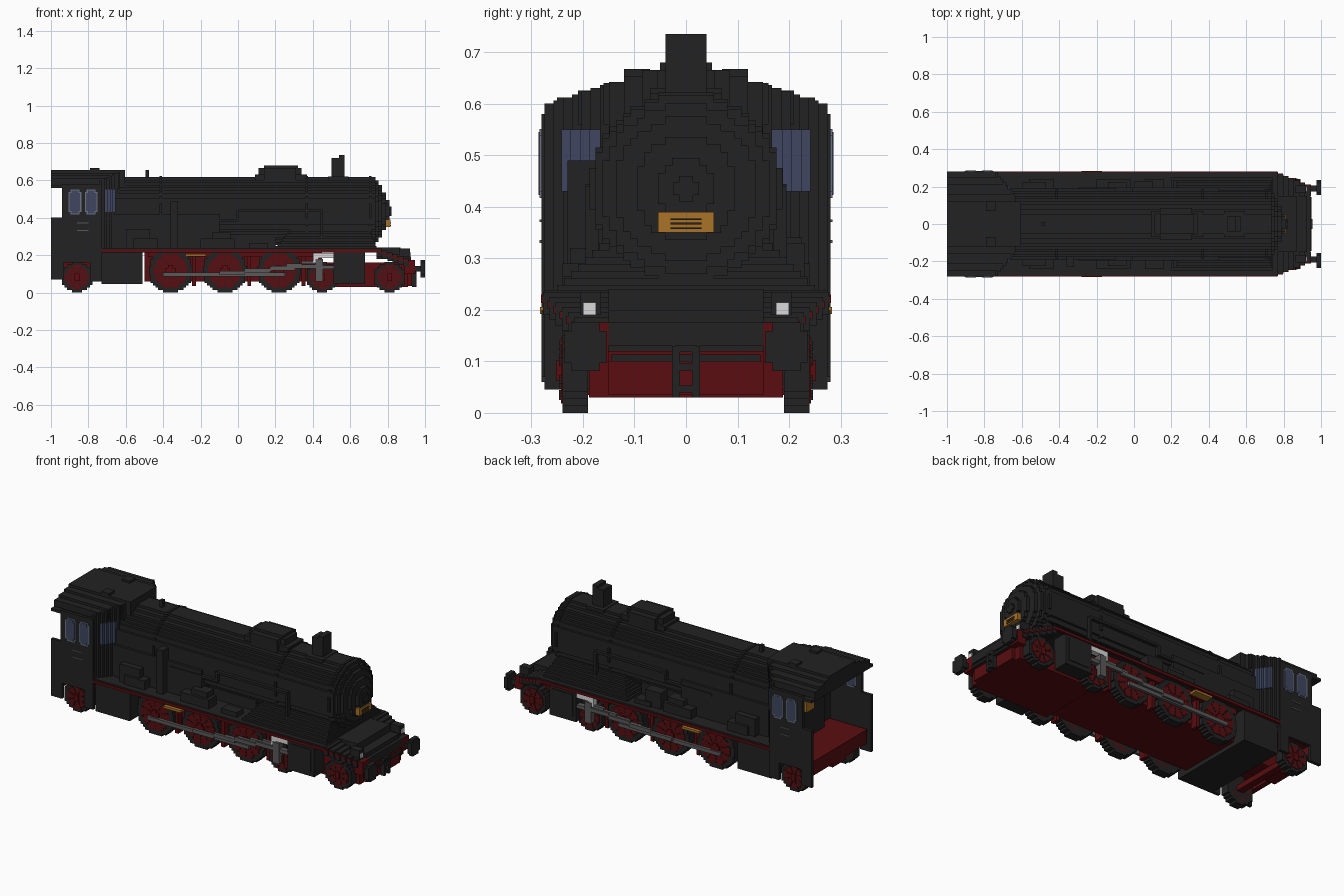
import bpy
import bmesh
from math import sqrt, cos, sin, pi
from mathutils import Matrix, Vector

if "Cube" in bpy.data.objects:
    bpy.data.objects.remove(bpy.data.objects["Cube"], do_unlink=True)

STEP = 0.0135  # size of one block


def material(name, red, green, blue):
    mat = bpy.data.materials.new(name)
    mat.use_nodes = True
    colour = (red, green, blue, 1)
    mat.diffuse_color = colour
    mat.node_tree.nodes["Principled BSDF"].inputs["Base Color"].default_value = colour
    return mat


black = material("soot black", .016, .016, .016)
crimson = material("dark red", .1, .004, .005)
glass = material("window blue", .05, .062, .12)
frame = material("window grey", .15, .17, .22)
steel = material("rod grey", .1, .1, .1)
white = material("lamp white", .7, .7, .7)
brass = material("brass orange", .4, .17, .02)


def part(name, mat, *boxes, mirror=False):
    """One object made of boxes (x0, x1, y0, y1, z0, z1), optionally on both sides."""
    bm = bmesh.new()
    for x0, x1, y0, y1, z0, z1 in boxes:
        spans = [(y0, y1), (-y1, -y0)] if mirror else [(y0, y1)]
        for a, b in spans:
            place = Matrix.Translation(((x0 + x1) / 2, (a + b) / 2, (z0 + z1) / 2))
            size = Matrix.Diagonal((x1 - x0, b - a, z1 - z0, 1))
            bmesh.ops.create_cube(bm, size=1, matrix=place @ size)
    mesh = bpy.data.meshes.new(name)
    bm.to_mesh(mesh)
    bm.free()
    mesh.materials.append(mat)
    obj = bpy.data.objects.new(name, mesh)
    bpy.context.collection.objects.link(obj)
    return obj


def rows(radius):
    """Rows of a stepped disc: (low, high, half width)."""
    count = max(1, round(radius / STEP))
    height = radius / count
    result = []
    for i in range(-count, count):
        middle = (i + .5) * height
        width = max(1, round(sqrt(radius ** 2 - middle ** 2) / STEP)) * STEP
        result.append((i * height, (i + 1) * height, min(width, radius)))
    return result


def disc_x(x0, x1, y, z, radius):
    return [(x0, x1, y - w, y + w, z + a, z + b) for a, b, w in rows(radius)]


def disc_y(x, y0, y1, z, radius):
    return [(x - w, x + w, y0, y1, z + a, z + b) for a, b, w in rows(radius)]


def slope(x0, z0, x1, z1, y0, y1, thick, count):
    """A bar climbing in even steps."""
    dx, dz = (x1 - x0) / count, (z1 - z0) / (count - 1)
    return [(x0 + i * dx, x0 + (i + 1) * dx, y0, y1,
             z0 + i * dz - thick / 2, z0 + i * dz + thick / 2) for i in range(count)]


# Boiler with a stepped, rounded nose
boiler = disc_x(-.66, .735, 0, .435, .182)
for start, end, radius in ((.73, .75, .165), (.75, .77, .14), (.77, .79, .1),
                           (.79, .81, .06), (.81, .82, .025)):
    boiler += disc_x(start, end, 0, .435, radius)
part("boiler", black, *boiler)
part("boiler_bands", black, *[b for x in (-.42, .36, .7)
                              for b in disc_x(x, x + STEP, 0, .435, .187)])
part("firebox", black, (-.66, -.1, -.19, .19, .22, .42), (-.1, .2, -.12, .12, .2, .32))

# Smokebox saddle flaring down to the running board
part("saddle", black, *[(.2 + i * .012, .74 - i * .005, -.25 + i * STEP, .25 - i * STEP,
                         .235, .235 + (i + 1) * STEP) for i in range(9)])

# Chimney, dome and whistle
part("chimney", black, (.5, .57, -.04, .04, .6, .72), (.54, .57, -.04, .04, .7, .735),
     (.48, .59, -.07, .07, .58, .62))
part("dome", black, (.11, .34, -.055, .055, .59, .665), (.14, .31, -.085, .085, .58, .665),
     (.14, .32, -.05, .05, .66, .68), (.09, .37, -.07, .07, .58, .63))
part("whistle", black, (-.495, -.475, -.012, .012, .6, .655))

# Number plate on the nose
part("front_plate", brass, (.79, .815, -.054, .054, .35, .39))
part("plate_stripes", black, *[(.812, .818, -.03, .03, z, z + .003)
                               for z in (.357, .366, .374)])

# Cab shell, open at the rear
part("cab_walls", black, (-.94, -.73, .262, .28, .16, .58), (-1, -.93, .262, .28, .07, .4),
     (-.79, -.73, .262, .28, .06, .17), mirror=True)
roof = []
for half, top in ((.28, .575), (.25, .612), (.21, .626), (.16, .64), (.12, .654)):
    reach = -.74 + (.28 - half) * .85
    roof.append((-1, reach, -half, half, .56, top))
part("cab_roof", black, *roof)
part("roof_hatches", black, (-.79, -.74, .07, .12, .64, .667), mirror=True)

# Cab front narrowing in steps, with slanted windows
nose, panes = [], []
for i in range(8):
    x = -.74 + i * STEP
    half = .275 - i * .018
    top = .6 + i * .006
    nose.append((x, x + STEP, -half, half, .2, top))
    if 1 < i < 6:
        panes.append((x + .001, x + STEP + .003, half - .022, half + .003, .43, .55))
part("cab_front", black, *nose)
part("cab_front_windows", glass, *panes, mirror=True)
part("cab_floor", crimson, (-.98, -.7, -.255, .255, .18, .2))
part("backhead", black, (-.78, -.7, -.15, .15, .2, .52))
part("backhead_gauge", brass, (-.8, -.77, -.03, .04, .36, .42))

# Cab side windows and hand rails
frames, lights = [], []
for x in (-.872, -.785):
    for half, low, high in ((.034, .43, .538), (.024, .417, .551)):
        frames.append((x - half, x + half, .258, .284, low, high))
        lights.append((x - half + .006, x + half - .006, .256, .286, low + .006, high - .006))
part("cab_window_frames", frame, *frames, mirror=True)
part("cab_window_panes", glass, *lights, mirror=True)
part("cab_hand_rails", steel, *[(-.86, -.8, .275, .284, z, z + .005)
                                for z in (.33, .37)], mirror=True)

# Running boards with red edges
part("running_board", black, (-.73, .75, -.275, .275, .225, .238))
part("running_board_edge", crimson, (-.73, .75, .265, .281, .215, .23), mirror=True)

# Front deck stepping down and in towards the buffers
deck, edge = [], []
for i in range(7):
    x, half, top = .74 + i * .029, .277 - i * .012, .235 - i * .01
    deck.append((x, x + .029, -half, half, top - .045, top))
    edge.append((x, x + .028, half - .02, half + .004, top - .022, top - .008))
part("front_deck", black, *deck)
part("front_deck_edge", crimson, *edge, mirror=True)
part("front_step", black, (.74, .87, -.15, .15, .18, .24), (.87, .925, -.15, .15, .12, .2))
part("lamps", black, (.86, .92, .165, .205, .19, .235), mirror=True)
part("lamp_faces", white, (.915, .926, .175, .2, .19, .214), mirror=True)

# Frames and buffer beam
part("main_frame", crimson, (-.5, .45, -.188, .188, .06, .22),
     (.42, .91, -.188, .188, .03, .16))
part("buffer_beam", crimson, (.89, .94, -.185, .185, .1, .12),
     (.88, .93, -.15, .15, .035, .1), (.89, .945, .15, .21, .1, .175),
     (.89, .945, -.21, -.15, .1, .175))
part("beam_bar", black, (.92, .95, -.145, .145, .1, .113))
part("coupling", black, (.93, .955, .012, .027, .03, .13), mirror=True)
part("coupling_links", black, *[(.93, .955, -.02, .02, z, z + STEP) for z in (.04, .082, .118)])
part("buffer_stems", black, (.93, .98, .175, .205, .113, .143), mirror=True)
part("buffer_heads", black, *disc_x(.975, 1, .195, .128, .047), mirror=True)
part("ash_pan", black, (-.73, -.51, -.26, .26, .045, .225))
part("trailing_frame", crimson, (-.98, -.73, -.06, .06, .1, .18),
     (-.98, -.95, -.25, .25, .12, .19), (-.88, -.84, -.2, .2, .07, .1))

# Wheels: black tyre, red centre and raised spokes
def wheel(name, x, radius, y0, y1, spokes):
    z = radius
    part(name + "_tyre", black, *disc_y(x, y0, y1, z, radius), mirror=True)
    part(name + "_centre", crimson, *disc_y(x, y0, y1 + .003, z, radius * .78), mirror=True)
    marks = []
    for i in range(spokes):
        angle = 2 * pi * (i + .5) / spokes
        for reach in (.4, .55, .7):
            cx = x + cos(angle) * radius * reach
            cz = z + sin(angle) * radius * reach
            marks.append((cx - .004, cx + .004, y1 - .01, y1 + .006, cz - .004, cz + .004))
    part(name + "_spoke_gaps", black, *marks, mirror=True)
    part(name + "_hub", crimson, *disc_y(x, y0, y1 + .012, z, radius * .25), mirror=True)


for name, x in (("rear_driver", -.36), ("middle_driver", -.07), ("front_driver", .22)):
    wheel(name, x, .117, .19, .24, 10)
for name, x in (("trailing_wheel", -.86), ("bogie_wheel", .45), ("leading_wheel", .81)):
    wheel(name, x, .082, .19, .24, 8)

# Brake hangers and upper brackets between the wheels
part("brake_hangers", crimson, *[(x, x + .02, .18, .225, .035, .215)
                                 for x in (-.245, .05, .34)], mirror=True)
part("brackets", crimson, (-.48, .4, .18, .235, .19, .222), mirror=True)

# Cylinders, crossheads and rods
part("cylinders", black, (.51, .68, .18, .275, .045, .222), (.53, .66, .18, .28, .07, .2),
     mirror=True)
part("crosshead_guides", white, (.4, .515, .24, .272, .185, .212),
     (.4, .43, .24, .272, .16, .19), mirror=True)
part("crossheads", steel, (.415, .455, .23, .277, .06, .18),
     (.44, .52, .24, .27, .125, .145), mirror=True)
part("coupling_rods", steel, (-.4, .25, .245, .262, .085, .106), mirror=True)
part("main_rods", steel, *slope(-.1, .105, .44, .14, .258, .274, .022, 4), mirror=True)
part("valve_rods", steel, *slope(.1, .12, .42, .16, .25, .268, .016, 4), mirror=True)

# Brass builder plates below the running board
part("side_plates", brass, (-.28, -.17, .24, .283, .192, .205), mirror=True)

# Equipment and pipes along the boiler
part("tool_boxes", black, (-.6, -.47, .18, .225, .23, .34), (-.56, -.43, .18, .24, .23, .29),
     (-.2, -.02, .17, .24, .23, .29), (-.14, -.04, .16, .225, .23, .32),
     (.06, .16, .18, .24, .23, .265), mirror=True)
part("air_pumps", black, (-.36, -.32, -.23, -.17, .23, .49), (.0, .1, .17, .23, .23, .33))
part("boiler_pipes", black, (-.3, .0, .17, .195, .38, .394), (-.01, .004, .17, .195, .38, .44),
     (.0, .45, .17, .195, .43, .444), (.44, .454, .17, .195, .25, .44), mirror=True)
